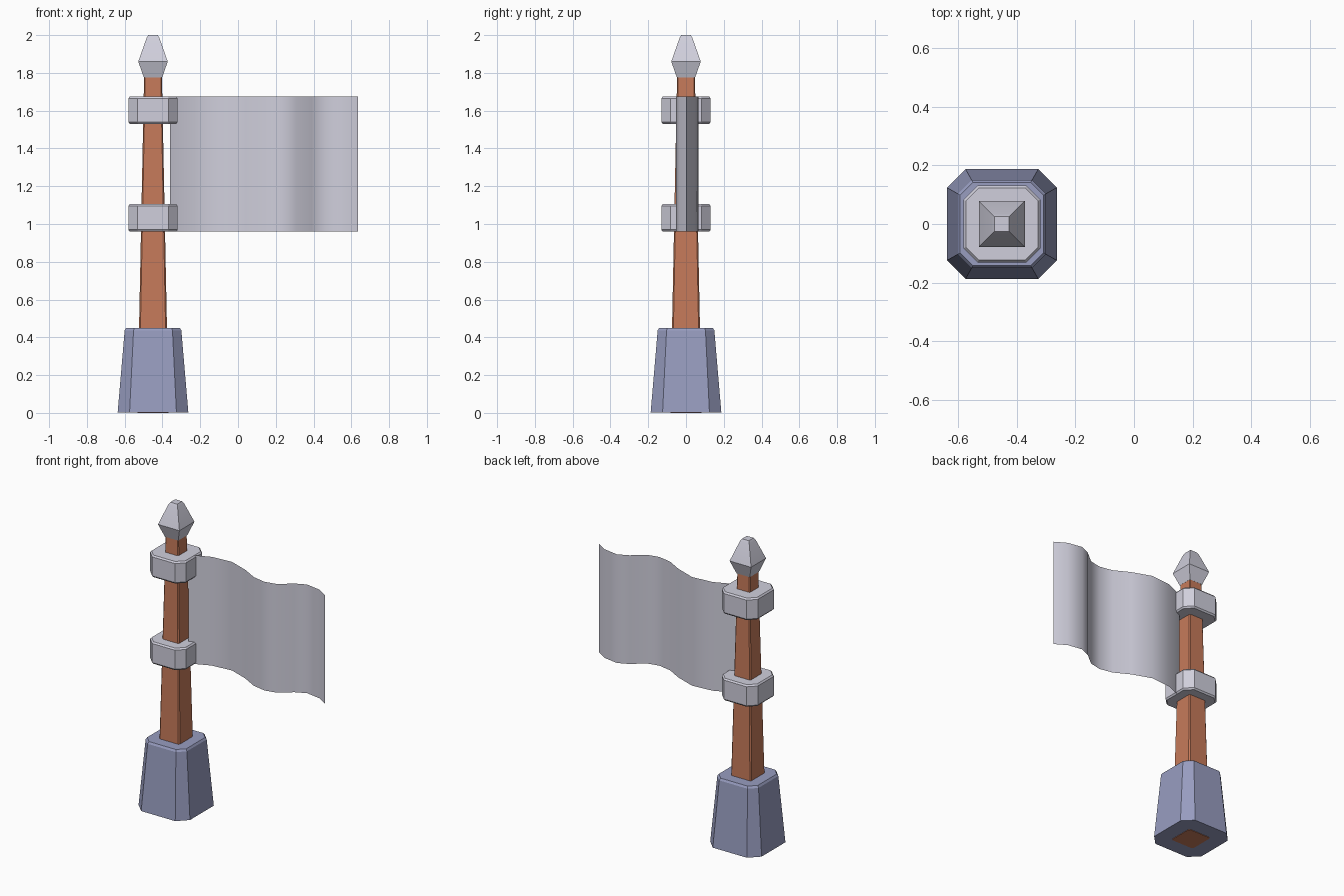
import bpy, bmesh

POLE_X = -0.45

cube = bpy.data.objects.get("Cube")
if cube:
    bpy.data.objects.remove(cube, do_unlink=True)


def material(name, rgb):
    mat = bpy.data.materials.new(name)
    mat.use_nodes = True
    mat.diffuse_color = (*rgb, 1)
    mat.node_tree.nodes["Principled BSDF"].inputs["Base Color"].default_value = (*rgb, 1)
    return mat


wood = material("warm_wood", (0.565, 0.195, 0.102))
stone = material("blue_grey_stone", (0.314, 0.337, 0.527))
pale = material("pale_grey", (0.631, 0.624, 0.716))


def finish(name, bm, mat, angle=0.4):
    mesh = bpy.data.meshes.new(name)
    bm.to_mesh(mesh)
    bm.free()
    mesh.materials.append(mat)
    obj = bpy.data.objects.new(name, mesh)
    bpy.context.collection.objects.link(obj)
    bpy.ops.object.select_all(action="DESELECT")
    obj.select_set(True)
    bpy.context.view_layer.objects.active = obj
    bpy.ops.object.shade_smooth_by_angle(angle=angle)
    return obj


def section(half, cut):
    """Square outline, with its corners cut when cut is above zero."""
    if not cut:
        return [(half, half), (-half, half), (-half, -half), (half, -half)]
    a, b = half, half - cut
    return [(a, b), (b, a), (-b, a), (-a, b), (-a, -b), (-b, -a), (b, -a), (a, -b)]


def tower(name, levels, mat):
    """Capped solid through levels of (height, half width, corner cut)."""
    bm = bmesh.new()
    rings = [[bm.verts.new((POLE_X + x, y, z)) for x, y in section(half, cut)]
             for z, half, cut in levels]
    for low, high in zip(rings, rings[1:]):
        n = len(low)
        for i in range(n):
            j = (i + 1) % n
            bm.faces.new((low[i], low[j], high[j], high[i]))
    bm.faces.new(rings[0][::-1])
    bm.faces.new(rings[-1])
    return finish(name, bm, mat)


# Stone foot, its underside just above the end of the pole
tower("stone_base", [(0.003, 0.187, 0.063), (0.437, 0.15, 0.047), (0.45, 0.142, 0.044)], stone)

# Tapered pole with narrow cut edges
tower("pole", [(0, 0.083, 0.008), (1.79, 0.047, 0.006)], wood)

# Spear-like tip
tower("pole_tip", [(1.775, 0.048, 0), (1.86, 0.078, 0),
                   (1.985, 0.034, 0), (2.0, 0.025, 0)], pale)

# Two clamps holding the flag
for name, z in (("lower_clamp", 0.96), ("upper_clamp", 1.53)):
    tower(name, [(z, 0.123, 0.044), (z + 0.01, 0.131, 0.048),
                 (z + 0.135, 0.131, 0.048), (z + 0.145, 0.123, 0.044)], pale)

# Waving sheet
wave = [(-0.36, 0.0), (-0.23, 0.055), (-0.09, 0.067), (0.04, 0.02), (0.14, -0.035),
        (0.23, -0.053), (0.31, -0.035), (0.39, 0.03), (0.46, 0.062), (0.56, 0.045), (0.635, 0.0)]
bm = bmesh.new()
columns = [[bm.verts.new((x, y, z)) for z in (0.96, 1.675)] for x, y in wave]
for a, b in zip(columns, columns[1:]):
    bm.faces.new((a[0], b[0], b[1], a[1]))
finish("flag", bm, pale, angle=1.2)
